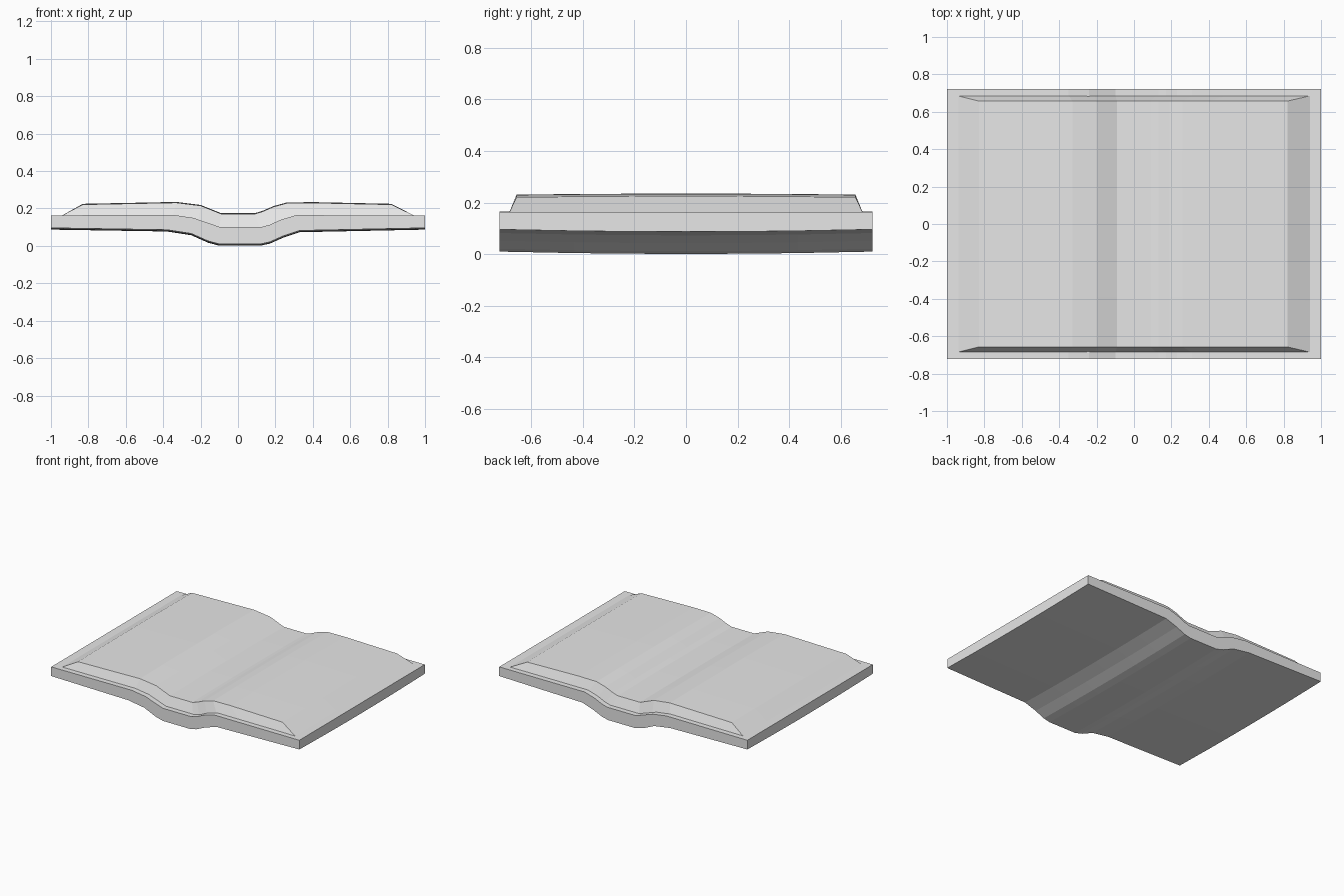
import bpy, bmesh

old = bpy.data.objects.get("Cube")
if old:
    bpy.data.objects.remove(old, do_unlink=True)

paper = bpy.data.materials.new("light grey")
paper.use_nodes = True
paper.diffuse_color = (0.8, 0.8, 0.8, 1)
paper.node_tree.nodes["Principled BSDF"].inputs["Base Color"].default_value = (0.8, 0.8, 0.8, 1)

STATIONS = (-1, -0.6, -0.3, 0, 0.3, 0.6, 1)


def loft(name, section):
    """Sweep a closed xz section along y; each point is (x, z, half length, bow)."""
    bm = bmesh.new()
    rings = []
    for t in STATIONS:
        rings.append([bm.verts.new((x, t * half, z + bow * (1 - t * t)))
                      for x, z, half, bow in section])
    n = len(section)
    for a, b in zip(rings, rings[1:]):
        for i in range(n):
            j = (i + 1) % n
            bm.faces.new((a[i], a[j], b[j], b[i]))
    # end walls, built as strips between lower and upper halves of the section
    for ring in (rings[0], rings[-1]):
        for i in range(n // 2 - 1):
            bm.faces.new((ring[i], ring[i + 1], ring[n - 2 - i], ring[n - 1 - i]))
    bmesh.ops.recalc_face_normals(bm, faces=bm.faces)
    mesh = bpy.data.meshes.new(name)
    bm.to_mesh(mesh)
    bm.free()
    mesh.materials.append(paper)
    obj = bpy.data.objects.new(name, mesh)
    bpy.context.collection.objects.link(obj)
    return obj


# Cover: thin slab dipping at the spine
under = [(-1, .096), (-.38, .086), (-.25, .066), (-.16, .026), (-.1, .01),
         (.12, .01), (.17, .021), (.24, .052), (.33, .082), (1, .096)]
over = [(-1, .163), (-.35, .166), (-.24, .15), (-.17, .126), (-.1, .102),
        (.13, .102), (.17, .113), (.23, .14), (.31, .164), (1, .163)]
loft("cover", [(x, z, .7225, -.009) for x, z in under]
     + [(x, z, .7225, 0) for x, z in reversed(over)])

# Page block: bevelled ends, following the same dip, base sunk into the cover
base = [(-.955, .154), (-.83, .154), (-.35, .156), (-.21, .13), (-.1, .092),
        (.12, .092), (.17, .103), (.23, .13), (.31, .154), (.5, .154), (.82, .154), (.955, .154)]
top = [(-.94, .163), (-.83, .221), (-.33, .231), (-.2, .215), (-.09, .171),
       (.09, .171), (.13, .183), (.19, .209), (.26, .228), (.4, .23), (.82, .221), (.94, .163)]
loft("page_block", [(x, z, .688, 0) for x, z in base]
     + [(x, z, .685 if abs(x) > .9 else .657, 0 if abs(x) > .9 else .004)
        for x, z in reversed(top)])
